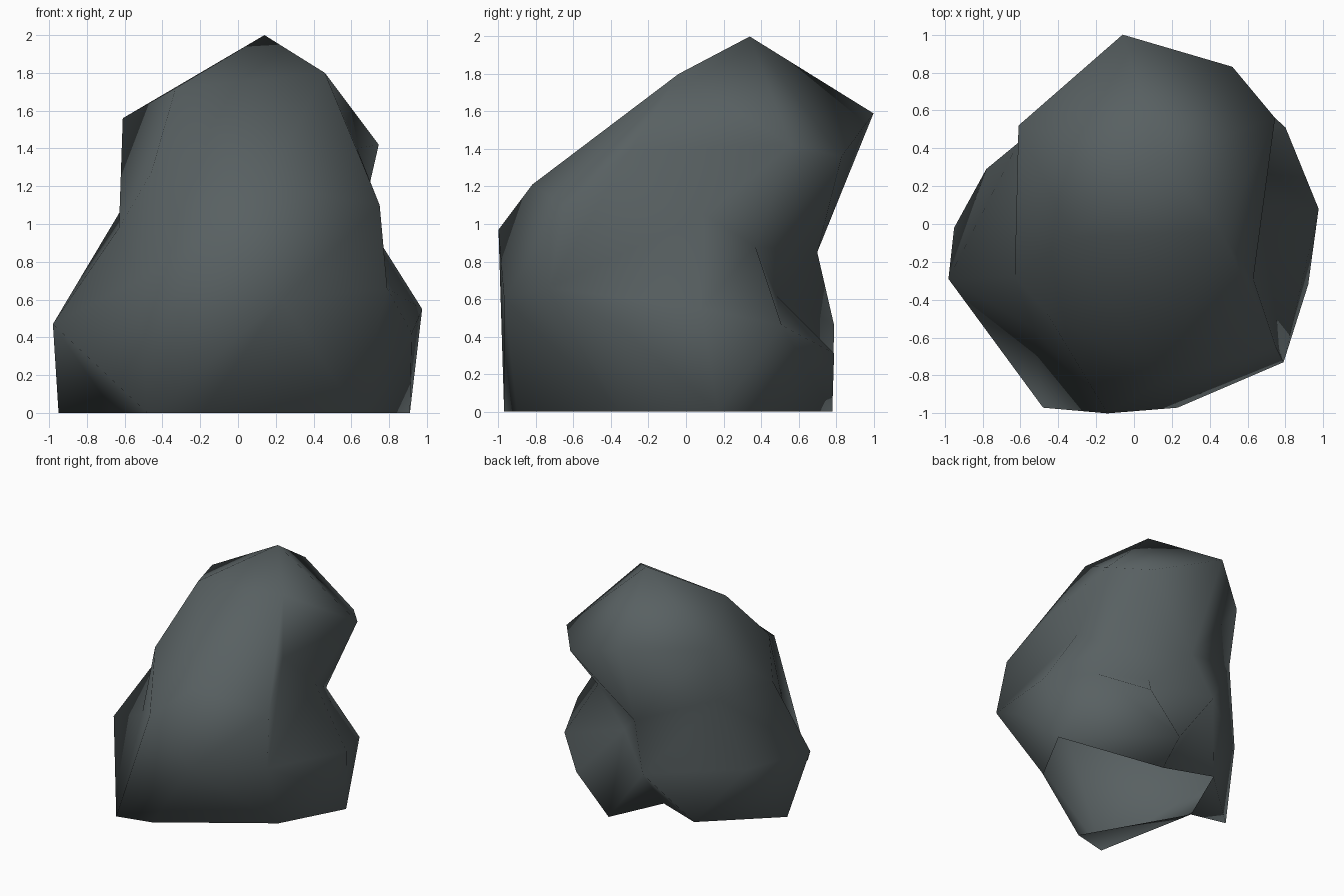
import bpy, bmesh

if "Cube" in bpy.data.objects:
    bpy.data.objects.remove(bpy.data.objects["Cube"])

# Contour rings of the boulder, each counter-clockwise from the front left
foot = [(-.48, -.97, 0), (-.19, -.9, 0), (.63, -.35, 0), (.91, .17, 0), (.19, .78, 0),
        (-.02, .33, 0), (-.41, .475, 0), (-.95, -.02, 0), (-.655, -.09, 0)]
belly = [(-.53, -.55, .7), (-.14, -1, .97), (.23, -.97, .6), (.79, -.73, .66),
         (.92, -.32, .42), (.975, .08, .55), (.8, .51, .46), (.49, .79, .31),
         (-.14, .79, .46), (-.78, .29, .48), (-.98, -.29, .47)]
neck = [(-.46, -.47, 1.27), (.15, -.82, 1.21), (.75, -.65, 1.1), (.63, -.29, 1.4),
        (.66, .1, 1.05), (.58, .37, .88), (0, .70, .85), (-.61, .43, 1.09), (-.63, -.28, .98)]
head = [(-.33, -.07, 1.72), (.46, -.04, 1.8), (.745, .56, 1.42),
        (.52, .83, 1.36), (-.06, 1, 1.59), (-.61, .52, 1.56)]
peak = (.14, .34, 2)
hollow = (.25, .48, .62)

bm = bmesh.new()


def ring(points):
    return [bm.verts.new(p) for p in points]


def stitch(low, up, moves):
    """Triangle strip: L steps along the lower ring, U the upper, lower case leaves a gap."""
    i = j = 0
    for m in moves:
        a, b = low[i % len(low)], up[j % len(up)]
        if m in "Ll":
            i += 1
            c = (a, low[i % len(low)], b)
        else:
            j += 1
            c = (a, up[j % len(up)], b)
        if m.isupper():
            bm.faces.new(c)


def fan(loop, tip):
    for k, v in enumerate(loop):
        bm.faces.new((v, loop[(k + 1) % len(loop)], tip))


r0, r1, r2, r3 = (ring(p) for p in (foot, belly, neck, head))

# Side walls, with one low facet on the right
stitch(r0, r1, "UULLUULUULUuLLULULLU")
bm.faces.new((r1[3], r1[4], r1[5]))
stitch(r1[:4] + r1[5:], r2, "LULULUULULlulULLULU")
stitch(r2, r3, "LULLULLULUULLUL")

# Hollow behind the neck, and the crown
fan([r1[6], r1[7], r0[4], r1[8], r2[6], r2[5]], bm.verts.new(hollow))
fan(r3, bm.verts.new(peak))

# Footing triangles under the lobes; the middle of the underside is open
for a, b, c in ((3, 5, 4), (0, 8, 1), (6, 8, 7)):
    bm.faces.new((r0[a], r0[b], r0[c]))

for f in bm.faces:
    f.smooth = True
bmesh.ops.recalc_face_normals(bm, faces=bm.faces[:])

mesh = bpy.data.meshes.new("boulder")
bm.to_mesh(mesh)
bm.free()

stone = bpy.data.materials.new("slate grey stone")
stone.diffuse_color = (.098, .118, .122, 1)
stone.use_nodes = True
stone.node_tree.nodes["Principled BSDF"].inputs["Base Color"].default_value = stone.diffuse_color
mesh.materials.append(stone)
boulder = bpy.data.objects.new("boulder", mesh)
bpy.context.collection.objects.link(boulder)
